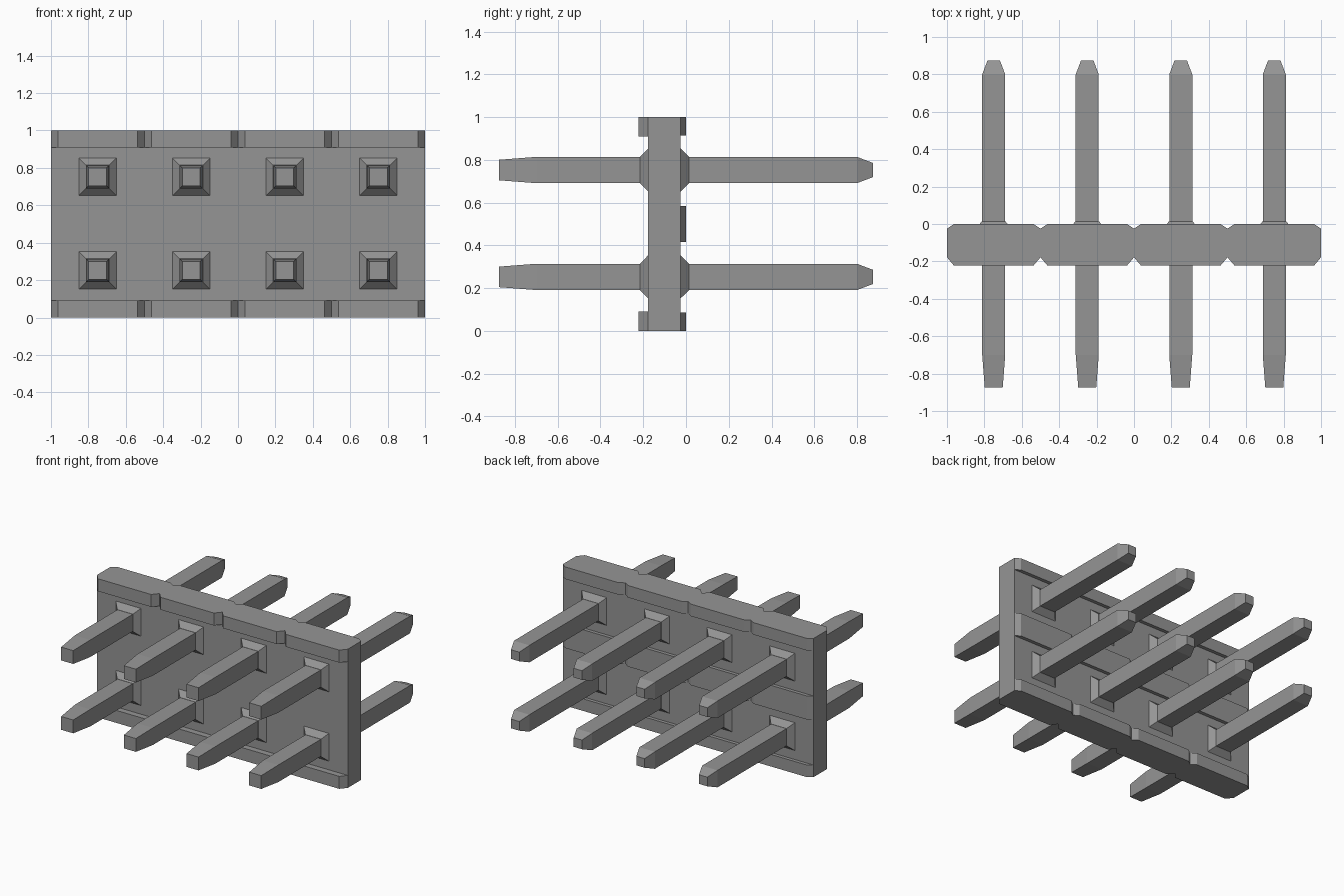
import bpy, bmesh

cube = bpy.data.objects.get("Cube")
if cube:
    bpy.data.objects.remove(cube, do_unlink=True)

grey = bpy.data.materials.new("mid grey")
grey.use_nodes = True
GREY = (0.3, 0.3, 0.3, 1)
grey.diffuse_color = GREY
grey.node_tree.nodes["Principled BSDF"].inputs["Base Color"].default_value = GREY


def loft(name, x, z, sections):
    """Rectangular sections (y, half width, half height) joined along y."""
    bm = bmesh.new()
    rings = [[bm.verts.new((sx * hx, y, sz * hz))
              for sx, sz in ((-1, -1), (1, -1), (1, 1), (-1, 1))]
             for y, hx, hz in sections]
    for a, b in zip(rings, rings[1:]):
        for i in range(4):
            j = (i + 1) % 4
            bm.faces.new((a[i], a[j], b[j], b[i]))
    bm.faces.new(rings[0])
    bm.faces.new(rings[-1])
    bmesh.ops.recalc_face_normals(bm, faces=bm.faces)
    mesh = bpy.data.meshes.new(name)
    bm.to_mesh(mesh)
    bm.free()
    mesh.materials.append(grey)
    obj = bpy.data.objects.new(name, mesh)
    obj.location = (x, 0, z)
    bpy.context.collection.objects.link(obj)
    return obj


FRONT, BACK = -0.178, -0.025   # faces of the housing plate

# Housing plate
loft("housing_plate", 0, 0.5, [(FRONT, 1, 0.5), (BACK, 1, 0.5)])

for col in range(4):
    x = -0.75 + 0.5 * col

    # Rails with angled ends, leaving V notches between neighbours
    for z in (0.045, 0.955):
        loft("front_rail", x, z, [(-0.222, 0.213, 0.045), (FRONT, 0.25, 0.045)])
    for z, half in ((0.0435, 0.0435), (0.5, 0.085), (0.9565, 0.0435)):
        loft("back_rail", x, z, [(BACK, 0.25, half), (0, 0.213, half)])

    # Pins with tapered tips and sloped collars
    for z in (0.2525, 0.7525):
        loft("pin", x, z, [(-0.875, 0.048, 0.048), (-0.70, 0.0615, 0.0615),
                           (0.80, 0.0615, 0.0615), (0.875, 0.033, 0.033)])
        loft("front_collar", x, z, [(-0.215, 0.0625, 0.0625), (FRONT, 0.1, 0.1)])
        loft("back_collar", x, z, [(BACK, 0.1, 0.1), (0.014, 0.0625, 0.0625)])
